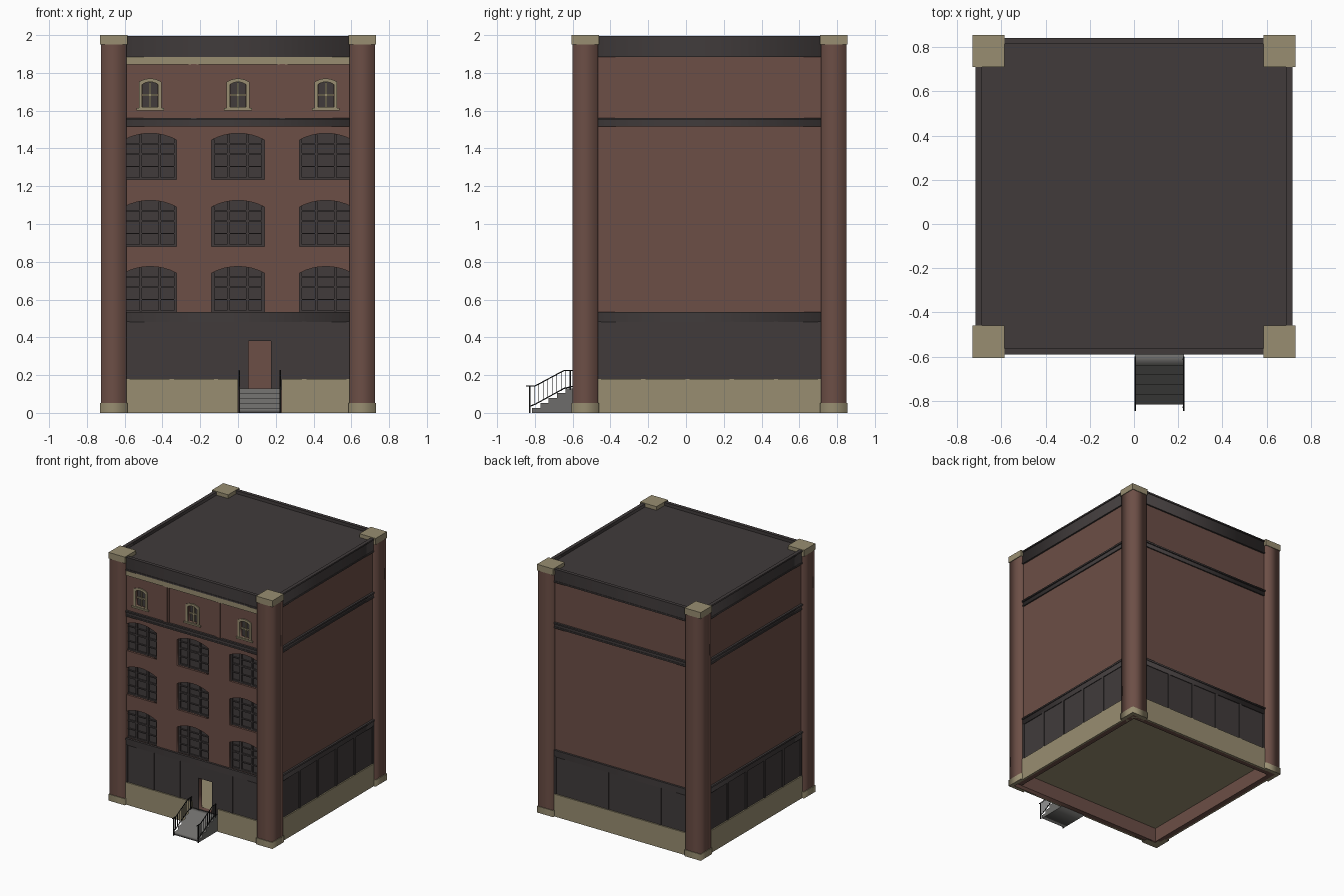
import bpy, bmesh, math
from mathutils import Matrix

if "Cube" in bpy.data.objects:
    bpy.data.objects.remove(bpy.data.objects["Cube"])


def material(name, rgb):
    m = bpy.data.materials.new(name)
    m.diffuse_color = (*rgb, 1)
    m.use_nodes = True
    m.node_tree.nodes["Principled BSDF"].inputs["Base Color"].default_value = m.diffuse_color
    return m


BRICK = material("brick red", (0.150, 0.077, 0.061))
STONE = material("tan stone", (0.315, 0.270, 0.165))
DARK = material("dark iron", (0.052, 0.044, 0.044))
GREY = material("grey step", (0.155, 0.152, 0.145))
BLACK = material("black rail", (0.012, 0.012, 0.012))

X, YF, YB = 0.70, -0.575, 0.825        # body wall planes
YM = (YF + YB) / 2
COLS = (-0.465, 0, 0.465)


def finish(name, bm, mat):
    bmesh.ops.remove_doubles(bm, verts=bm.verts, dist=1e-5)
    bmesh.ops.recalc_face_normals(bm, faces=bm.faces)
    me = bpy.data.meshes.new(name)
    bm.to_mesh(me)
    bm.free()
    me.materials.append(mat)
    ob = bpy.data.objects.new(name, me)
    bpy.context.collection.objects.link(ob)
    return ob


def boxes(name, spans, mat):
    """One object from boxes given as (x0, x1, y0, y1, z0, z1)."""
    bm = bmesh.new()
    for x0, x1, y0, y1, z0, z1 in spans:
        m = Matrix.Translation(((x0 + x1) / 2, (y0 + y1) / 2, (z0 + z1) / 2))
        bmesh.ops.create_cube(bm, size=1, matrix=m @ Matrix.Diagonal((x1 - x0, y1 - y0, z1 - z0, 1)))
    me_bm = bm
    bmesh.ops.recalc_face_normals(me_bm, faces=me_bm.faces)
    me = bpy.data.meshes.new(name)
    me_bm.to_mesh(me)
    me_bm.free()
    me.materials.append(mat)
    bpy.context.collection.objects.link(bpy.data.objects.new(name, me))


def curve_mesh(name, loops, mat, matrix, extrude=0, bevel=0):
    """Filled outlines with holes (extrude) or round bars (bevel)."""
    cu = bpy.data.curves.new(name, 'CURVE')
    cu.dimensions = '3D' if bevel else '2D'
    cu.fill_mode = 'FULL' if bevel else 'BOTH'
    cu.extrude, cu.bevel_depth, cu.bevel_resolution = extrude, bevel, 1
    cu.use_fill_caps = bool(bevel)
    for loop in loops:
        s = cu.splines.new('POLY')
        s.points.add(len(loop) - 1)
        for p, co in zip(s.points, loop):
            p.co = (*co, 1) if len(co) == 3 else (*co, 0, 1)
        s.use_cyclic_u = not bevel
    tmp = bpy.data.objects.new(name + "_tmp", cu)
    bpy.context.collection.objects.link(tmp)
    dg = bpy.context.evaluated_depsgraph_get()
    me = bpy.data.meshes.new_from_object(tmp.evaluated_get(dg))
    bm = bmesh.new()
    bm.from_mesh(me)
    bm.transform(matrix)
    bpy.data.objects.remove(tmp)
    bpy.data.curves.remove(cu)
    bpy.data.meshes.remove(me)
    return finish(name, bm, mat)


def upright(name, loops, y0, y1, mat):
    """Outline in x, z extruded from y0 to y1."""
    m = Matrix.Translation((0, (y0 + y1) / 2, 0)) @ Matrix.Rotation(math.pi / 2, 4, 'X')
    return curve_mesh(name, loops, mat, m, extrude=abs(y1 - y0) / 2)


def flat(name, loops, z0, z1, mat):
    """Outline in x, y extruded from z0 to z1."""
    return curve_mesh(name, loops, mat, Matrix.Translation((0, 0, (z0 + z1) / 2)), extrude=(z1 - z0) / 2)


def rect(x0, x1, y0, y1):
    return [(x0, y0), (x1, y0), (x1, y1), (x0, y1)]


def arch(cx, w, z0, spring, top, n=8):
    h = top - spring
    r = (w * w / 4 + h * h) / (2 * h)
    a = math.asin(w / 2 / r)
    pts = [(cx - w / 2, z0), (cx + w / 2, z0)]
    for i in range(n + 1):
        t = a - 2 * a * i / n
        pts.append((cx + r * math.sin(t), top - r + r * math.cos(t)))
    return pts


def ring(name, z0, z1, out, mat, inset=0.004):
    o, i = out, -inset
    flat(name, [rect(-X - o, X + o, YF - o, YB + o), rect(-X - i, X + i, YF - i, YB + i)], z0, z1, mat)


def on_face(side, u0, u1, z0, z1, out):
    """Span of a plate lying on one wall."""
    return {'front': (u0, u1, YF - out, YF + 0.003, z0, z1),
            'back': (u0, u1, YB - 0.003, YB + out, z0, z1),
            'left': (-X - out, -X + 0.003, u0, u1, z0, z1),
            'right': (X - 0.003, X + out, u0, u1, z0, z1)}[side]


# hollow brick shell, front wall pierced by door and windows
T = 0.04
ROWS = (0.53, 0.88, 1.235)
DOOR = rect(0.055, 0.175, 0.13, 0.38)
big = [arch(c, 0.28, z, z + 0.21, z + 0.245) for z in ROWS for c in COLS]
small = [arch(c, 0.08, 1.62, 1.738, 1.752) for c in COLS]
upright("front_wall", [rect(-X, X, 0, 1.92), DOOR] + big + small, YF, YF + T, BRICK)
boxes("side_and_back_walls", [(-X, -X + T, YF + T, YB, 0, 1.92), (X - T, X, YF + T, YB, 0, 1.92),
                              (-X + T, X - T, YB - T, YB, 0, 1.92)], BRICK)
boxes("floor", [(-X + T, X - T, YF + T, YB - T, 0.115, 0.13)], STONE)
boxes("roof", [(-X, X, YF, YB, 1.95, 1.97)], DARK)

# corner pillars: L-shaped shafts and bases, square caps
for sx in (-1, 1):
    for sy in (-1, 1):
        tag = ("left" if sx < 0 else "right") + ("_front" if sy < 0 else "_back")

        def ell(g):
            ax, ay, bx, by = 0.725 + g, 0.725 + g, 0.59 - g, 0.59 - g
            pts = [(ax, ay), (bx, ay), (bx, 0.67), (0.67, 0.67), (0.67, by), (ax, by)]
            return [(sx * x, YM + sy * y) for x, y in pts]
        flat("pillar_" + tag, [ell(0)], 0.05, 1.955, BRICK)
        flat("pillar_base_" + tag, [ell(0.005)], 0, 0.052, STONE)
        xs, ys = sorted((sx * 0.585, sx * 0.73)), sorted((YM + sy * 0.585, YM + sy * 0.73))
        boxes("pillar_cap_" + tag, [(*xs, *ys, 1.95, 2.0)], STONE)

# stone plinth, open behind the stair
E = 0.61
sides = (('back', -E, E), ('left', YM - E, YM + E), ('right', YM - E, YM + E))
boxes("plinth", [on_face(s, a, b, 0, 0.18, 0.014) for s, a, b in sides] +
      [on_face('front', -E, 0, 0, 0.18, 0.014), on_face('front', 0.23, E, 0, 0.18, 0.014)], STONE)

# dark ground-floor panels and pilasters
upright("front_shop_panel", [rect(-E, E, 0.12, 0.49), DOOR], YF - 0.004, YF + 0.003, DARK)
boxes("ground_panels", [on_face(s, a, b, 0.17, 0.49, 0.004) for s, a, b in sides], DARK)
pil = []
for s, c in (('front', 0), ('back', 0), ('left', YM), ('right', YM)):
    for k in range(6):
        u = -0.585 + 0.234 * k
        if s == 'front' and k == 3:
            continue
        pil.append(on_face(s, c + u - 0.011, c + u + 0.011, 0.18, 0.485, 0.010))
boxes("ground_pilasters", pil, DARK)

# cornices around all sides
for name, z0, z1, out in (("shop_cornice", 0.48, 0.522, 0.010), ("shop_cornice_lip", 0.522, 0.535, 0.016),
                          ("belt_lower_lip", 1.515, 1.527, 0.010), ("belt", 1.527, 1.55, 0.006),
                          ("belt_upper_lip", 1.55, 1.562, 0.016)):
    ring(name, z0, z1, out, DARK)
for name, z0, z1, out in (("roof_cornice_lip", 1.885, 1.897, 0.013), ("roof_cornice", 1.897, 1.983, 0.009),
                          ("parapet_lip", 1.983, 1.995, 0.016)):
    ring(name, z0, z1, out, DARK, inset=0.012)

# top storey: stone frieze and brick pilasters
boxes("front_frieze", [on_face('front', -E, E, 1.845, 1.885, 0.010)], STONE)
boxes("upper_pilasters", [on_face('front', s * 0.235 - w, s * 0.235 + w, 1.56, 1.846, d)
                          for s in (-1, 1) for w, d in ((0.027, 0.006), (0.014, 0.011))], BRICK)

# large arched windows: glass, mullions and transoms
glass, bars = [], []
for z in ROWS:
    for c in COLS:
        glass.append((c - 0.145, c + 0.145, YF + 0.028, YF + 0.034, z - 0.005, z + 0.25))
        for u in (-0.132, -0.05, 0.05, 0.132):
            w = 0.007
            bars.append((c + u - w, c + u + w, YF + 0.014, YF + 0.03, z, z + (0.24 if abs(u) < 0.1 else 0.212)))
        for h, w in ((0.006, 0.006), (0.07, 0.003), (0.136, 0.006), (0.19, 0.003)):
            bars.append((c - 0.14, c + 0.14, YF + 0.017, YF + 0.03, z + h - w, z + h + w))
boxes("arched_window_glass", glass, DARK)
boxes("arched_window_bars", bars, DARK)

# small attic windows: stone surround, cross bars, sill, glass
for c, tag in zip(COLS, ("left", "middle", "right")):
    upright("attic_surround_" + tag, [arch(c, 0.12, 1.61, 1.752, 1.77), arch(c, 0.084, 1.62, 1.738, 1.752)],
            YF - 0.008, YF + 0.004, STONE)
    boxes("attic_bars_" + tag, [(c - 0.005, c + 0.005, YF + 0.006, YF + 0.02, 1.62, 1.75),
                                (c - 0.04, c + 0.04, YF + 0.006, YF + 0.02, 1.678, 1.688),
                                (c - 0.073, c + 0.073, YF - 0.013, YF + 0.004, 1.602, 1.614)], STONE)
    boxes("attic_glass_" + tag, [(c - 0.043, c + 0.043, YF + 0.018, YF + 0.024, 1.615, 1.755)], DARK)

# entrance stair
prof = [(YF, 0.0), (-0.815, 0.0)]
for i in range(5):
    y = -0.815 + 0.044 * i
    prof += [(y, 0.026 * (i + 1))] if i == 0 else [(y, 0.026 * i), (y, 0.026 * (i + 1))]
prof.append((YF, 0.13))
to_side = Matrix(((0, 0, 1, 0.115), (1, 0, 0, 0), (0, 1, 0, 0), (0, 0, 0, 1)))
curve_mesh("stair", [prof], GREY, to_side, extrude=0.11)

# railings with posts and balusters
for x, tag in ((0.006, "left"), (0.224, "right")):
    def top(y):
        return 0.142 + (min(max(y, -0.80), -0.645) + 0.80) * 0.535
    lines = [[(x, y, top(y)) for y in (-0.846, -0.80, -0.645, -0.60)],
             [(x, -0.828, 0.035), (x, -0.80, 0.045), (x, -0.645, 0.13), (x, -0.60, 0.14)]]
    curve_mesh("handrail_" + tag, lines, BLACK, Matrix(), bevel=0.0035)
    boxes("rail_posts_" + tag, [(x - 0.004, x + 0.004, y - 0.004, y + 0.004, z, top(y))
                                for y, z in ((-0.828, 0), (-0.612, 0.12))], BLACK)
    ys = [-0.828 + 0.024 * k for k in range(1, 9)]
    boxes("balusters_" + tag, [(x - 0.002, x + 0.002, y - 0.002, y + 0.002, top(y) - 0.1, top(y)) for y in ys], BLACK)
